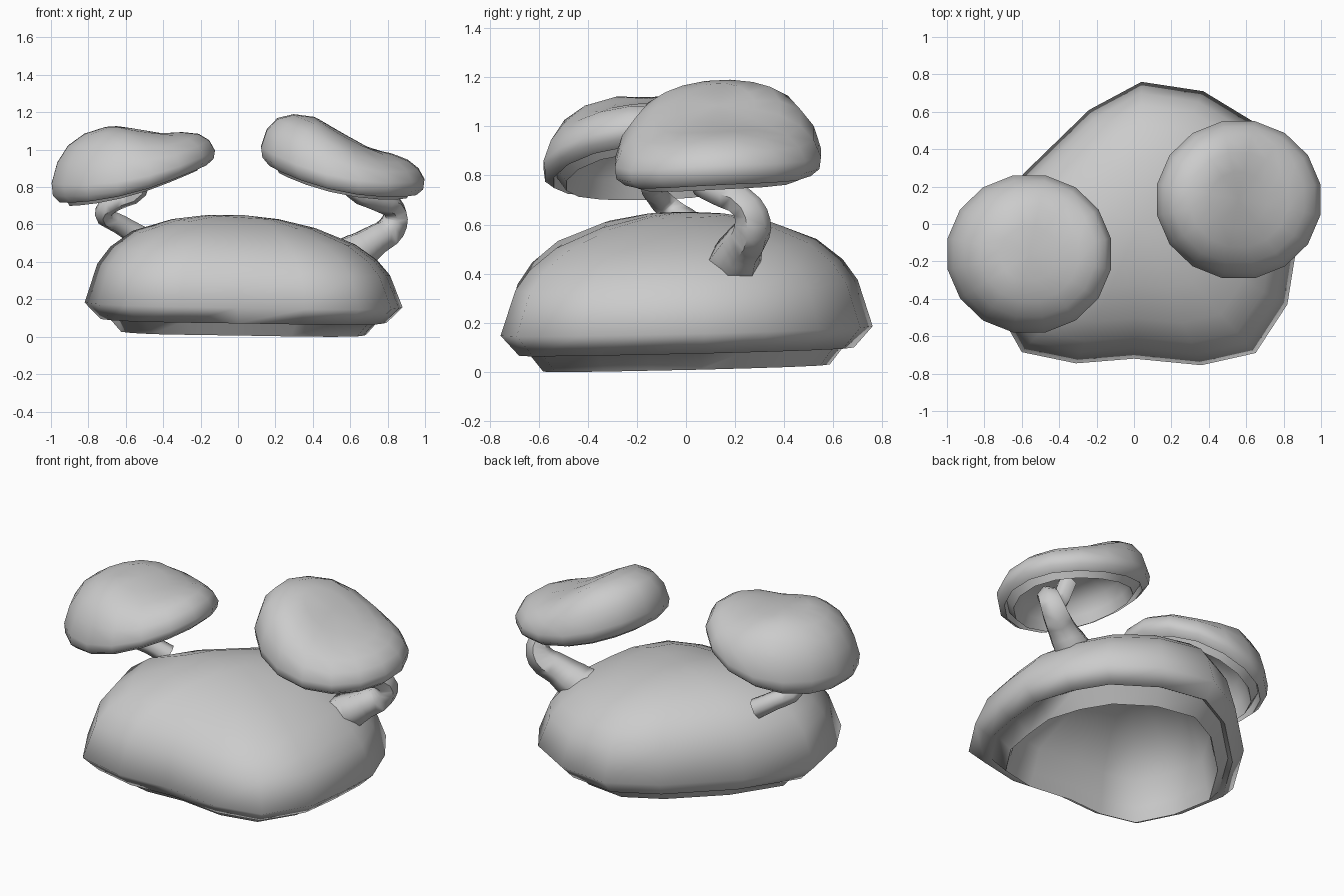
import bpy, bmesh, math

if "Cube" in bpy.data.objects:
    bpy.data.objects.remove(bpy.data.objects["Cube"])


def shell(name, outline, centre, profile, warp, angle=80):
    """Loft a closed shell: profile = (outline scale, height), ends are poles."""
    bm = bmesh.new()
    cx, cy = centre

    def vert(x, y, h):
        return bm.verts.new((cx + x, cy + y, warp(x, y, h)))

    top = vert(0, 0, profile[0][1])
    end = vert(0, 0, profile[-1][1])
    rings = [[vert((x - cx) * s, (y - cy) * s, h) for x, y in outline]
             for s, h in profile[1:-1]]
    n = len(outline)
    for i in range(n):
        j = (i + 1) % n
        bm.faces.new((top, rings[0][i], rings[0][j]))
        bm.faces.new((end, rings[-1][j], rings[-1][i]))
        for a, b in zip(rings, rings[1:]):
            bm.faces.new((a[i], b[i], b[j], a[j]))
    bmesh.ops.recalc_face_normals(bm, faces=bm.faces)
    me = bpy.data.meshes.new(name)
    bm.to_mesh(me)
    bm.free()
    ob = bpy.data.objects.new(name, me)
    bpy.context.collection.objects.link(ob)
    smooth(ob, angle)
    return ob


def smooth(ob, angle):
    bpy.ops.object.select_all(action='DESELECT')
    ob.select_set(True)
    bpy.context.view_layer.objects.active = ob
    bpy.ops.object.shade_smooth_by_angle(angle=math.radians(angle))


def stem(name, pts):
    """Bent tapering tube through (x, y, z, radius) points."""
    cu = bpy.data.curves.new(name, 'CURVE')
    cu.dimensions = '3D'
    cu.bevel_depth = 1.0
    cu.bevel_resolution = 1
    cu.resolution_u = 3
    cu.use_fill_caps = True
    sp = cu.splines.new('BEZIER')
    sp.bezier_points.add(len(pts) - 1)
    for bp, (x, y, z, r) in zip(sp.bezier_points, pts):
        bp.co = (x, y, z)
        bp.radius = r
        bp.handle_left_type = bp.handle_right_type = 'AUTO'
    ob = bpy.data.objects.new(name, cu)
    bpy.context.collection.objects.link(ob)
    bpy.ops.object.select_all(action='DESELECT')
    ob.select_set(True)
    bpy.context.view_layer.objects.active = ob
    bpy.ops.object.convert(target='MESH')
    smooth(bpy.context.object, 60)


def round_outline(cx, cy, rx, ry, n=16):
    return [(cx + rx * math.cos(2 * math.pi * (i + .5) / n),
             cy + ry * math.sin(2 * math.pi * (i + .5) / n)) for i in range(n)]


def clamp(v, lo, hi):
    return max(lo, min(hi, v))


# Large hollow base cap with a lipped underside
base_outline = [(.04, .76), (.37, .71), (.65, .54), (.79, .33), (.88, .08), (.86, -.18),
                (.82, -.43), (.65, -.69), (.36, -.755), (0, -.72), (-.31, -.745),
                (-.6, -.685), (-.75, -.42), (-.82, -.1), (-.59, .27), (-.24, .61)]
base_profile = [(0, .65), (.22, .64), (.45, .605), (.7, .53), (.84, .445), (.92, .36),
                (1, .17), (.9, .085), (.86, .105), (.77, .018), (.74, .1),
                (.7, .25), (.5, .41), (.25, .48), (0, .5)]
shell("base_cap", base_outline, (.03, 0), base_profile,
      lambda x, y, h: h + .022 * y - .015 * x - .05 * x * clamp((h - .15) / .4, 0, 1))

# Two saddle-shaped upper caps, thicker on one side
cap_profile = [(0, .185), (.35, .185), (.6, .175), (.8, .14), (.93, .08), (1, 0),
               (.985, -.05), (.9, -.085), (.87, -.05), (.78, -.11), (.72, -.05),
               (.65, .02), (.35, .07), (0, .08)]
shell("right_cap", round_outline(.56, .13, .445, .428), (.56, .13), cap_profile,
      lambda x, y, h: .91 - .2 * x + .1 * x * x + .05 * y - .22 * y * y
      + h * (clamp(.95 - 2 * x, .65, 1.25) if h > 0 else 1))
shell("left_cap", round_outline(-.56, -.16, .445, .428), (-.56, -.16), cap_profile,
      lambda x, y, h: .91 + .2 * x + .02 * y - .33 * y * y
      + h * (clamp(1.1 - 2 * x, .75, 1.3) if h > 0 else clamp(1 - .8 * x, .8, 1.3)))

# Bent stems joining the base to the upper caps
stem("right_stem", [(.52, .17, .41, .11), (.64, .2, .455, .11), (.73, .23, .515, .09),
                    (.82, .27, .58, .08), (.84, .25, .67, .065), (.75, .14, .73, .06),
                    (.62, .06, .79, .055), (.56, .08, .95, .055)])
stem("left_stem", [(-.53, .07, .54, .06), (-.63, .02, .60, .055), (-.72, -.07, .665, .05),
                   (-.65, -.12, .72, .045), (-.53, -.15, .78, .045),
                   (-.52, -.16, .95, .045)])
